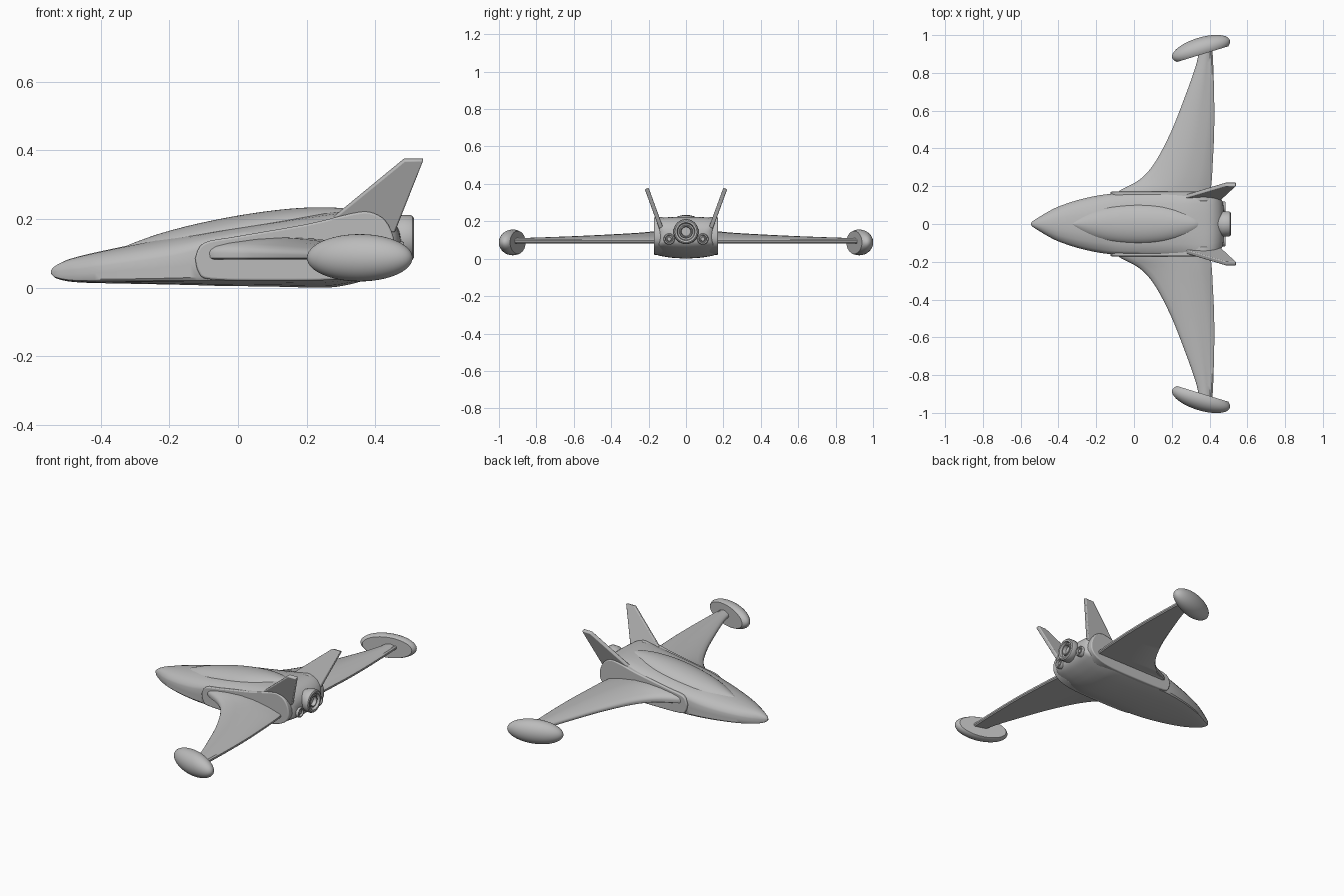
import bpy, bmesh, math
from mathutils import Vector, Matrix

if "Cube" in bpy.data.objects:
    bpy.data.objects.remove(bpy.data.objects["Cube"])

grey = bpy.data.materials.new("hull_grey")
grey.diffuse_color = (0.5, 0.5, 0.5, 1)
grey.use_nodes = True
grey.node_tree.nodes["Principled BSDF"].inputs["Base Color"].default_value = grey.diffuse_color


def finish(name, bm, mirror=False, bevel=0, angle=35):
    bmesh.ops.remove_doubles(bm, verts=bm.verts, dist=1e-5)
    bmesh.ops.recalc_face_normals(bm, faces=bm.faces)
    me = bpy.data.meshes.new(name)
    bm.to_mesh(me)
    bm.free()
    me.materials.append(grey)
    me.shade_smooth()
    me.set_sharp_from_angle(angle=math.radians(angle))
    ob = bpy.data.objects.new(name, me)
    bpy.context.collection.objects.link(ob)
    if bevel:
        b = ob.modifiers.new("bevel", 'BEVEL')
        b.width, b.segments, b.limit_method = bevel, 3, 'ANGLE'
    if mirror:
        m = ob.modifiers.new("mirror", 'MIRROR')
        m.use_axis = (False, True, False)
    return ob


def smooth_rows(rows, n):
    """Catmull-Rom resampling of a list of tuples"""
    out, last = [], len(rows) - 1
    for i in range(last):
        p = [Vector(rows[min(max(k, 0), last)]) for k in (i - 1, i, i + 1, i + 2)]
        for s in range(n):
            t = s / n
            out.append(0.5 * (2 * p[1] + (p[2] - p[0]) * t
                              + (2 * p[0] - 5 * p[1] + 4 * p[2] - p[3]) * t * t
                              + (3 * p[1] - p[0] - 3 * p[2] + p[3]) * t ** 3))
    return out + [Vector(rows[-1])]


def loft(rings):
    bm = bmesh.new()
    vs = [[bm.verts.new(p) for p in r] for r in rings]
    n = len(vs[0])
    for a, b in zip(vs, vs[1:]):
        for i in range(n):
            j = (i + 1) % n
            bm.faces.new((a[i], a[j], b[j], b[i]))
    bm.faces.new(vs[0])
    bm.faces.new(vs[-1])
    return bm


# Fuselage: x, half width, bottom, shoulder, top
stations = [
    (-.546, .004, .042, .046, .050), (-.532, .018, .028, .050, .064),
    (-.50, .038, .019, .055, .080), (-.46, .062, .015, .060, .092),
    (-.40, .092, .013, .070, .106), (-.30, .126, .011, .085, .127),
    (-.20, .149, .009, .102, .147), (-.12, .160, .007, .122, .160),
    (-.05, .163, .005, .140, .172), (.10, .164, .003, .165, .195),
    (.25, .164, .000, .190, .217), (.32, .164, .008, .207, .223),
    (.38, .162, .025, .214, .223), (.42, .156, .042, .205, .215),
    (.45, .143, .060, .182, .196), (.468, .12, .08, .155, .172),
    (.475, .08, .10, .130, .150)]
rings = []
for x, w, zb, zs, zt in smooth_rows(stations, 4):
    h, d = zs - zb, zt - zs
    half = [(0, zb), (.5, zb + .03 * h), (.85, zb + .08 * h), (.96, zb + .12 * h),
            (1, zb + .2 * h), (1, zb + .55 * h), (1, zb + .88 * h), (.97, zs),
            (.88, zs + .4 * d), (.65, zs + .75 * d), (.35, zs + .95 * d), (0, zt)]
    ring = [(x, w * a, z) for a, z in half]
    rings.append(ring + [(x, -w * a, z) for a, z in half[-2:0:-1]])
finish("fuselage", loft(rings))

# Canopy: x, top height
spine = [(-.33, .120), (-.29, .136), (-.22, .160), (-.12, .186), (0, .210), (.12, .227),
         (.22, .234), (.30, .232), (.34, .224), (.368, .208)]
rings = []
for x, z in smooth_rows(spine, 4):
    w = .108 * math.sqrt(max(.001, 1 - ((x - .02) / .35) ** 2))
    h = .06
    rings.append([(x, w * math.cos(a), z - h + h * math.sin(a))
                  for a in [math.pi * k / 20 for k in range(21)]])
finish("canopy", loft(rings))

# Flat side fairings
outline = [(-.125, .085), (-.10, .130), (0, .150), (.2, .185), (.33, .216), (.385, .220),
           (.43, .195), (.455, .14), (.45, .085), (.40, .045), (.3, .024), (.1, .02),
           (-.08, .024), (-.115, .045)]
pts = smooth_rows(outline + outline[:1], 4)[:-1]
finish("side_fairing", loft([[(p[0], y, p[1]) for p in pts] for y in (.12, .171)]),
       mirror=True, bevel=.006)

# Wings: y, leading edge, trailing edge, top height
stations = [(.12, -.10, .40, .146), (.17, -.085, .405, .146), (.235, .03, .412, .140),
            (.325, .11, .417, .134), (.475, .19, .424, .126), (.635, .255, .425, .119),
            (.83, .325, .42, .112), (.925, .345, .415, .110)]
foil = [(0, .3), (.01, .45), (.04, .6), (.12, .75), (.28, .92), (.45, 1), (.62, .95), (.82, .7)]
rings = []
for y, a, b, zt in smooth_rows(stations, 5):
    z0, c = .082, b - a
    ring = [(a + u * c, y, z0 + v * (zt - z0)) for u, v in foil]
    ring += [(b - .008, y, .104), (b, y, .098), (b, y, .088), (b - .006, y, z0),
             (a + .5 * c, y, z0), (a + .03 * c, y, z0), (a + .006 * c, y, z0 + .004)]
    rings.append(ring)
finish("wing", loft(rings), mirror=True)

# Wing-tip pods: yawed ellipsoids with a flat inner face
bm = bmesh.new()
bmesh.ops.create_uvsphere(bm, u_segments=40, v_segments=24, radius=1,
                          matrix=Matrix.Rotation(math.pi / 2, 4, 'Y'))
bmesh.ops.scale(bm, vec=(.16, .061, .069), verts=bm.verts)
cut = bmesh.ops.bisect_plane(bm, geom=bm.verts[:] + bm.edges[:] + bm.faces[:],
                             plane_co=(0, -.028, 0), plane_no=(0, -1, 0), clear_outer=True)
bmesh.ops.holes_fill(bm, edges=[e for e in bm.edges if e.is_boundary], sides=0)
bmesh.ops.transform(bm, verts=bm.verts, matrix=Matrix.Translation((.355, .926, .087))
                    @ Matrix.Rotation(math.radians(17), 4, 'Z'))
finish("wing_tip_pod", bm, mirror=True)

# Canted tail fins: x, z outline
outline = [(.26, .19), (.485, .375), (.541, .375), (.458, .165), (.38, .15)]
n = Vector((0, 1, -.366)).normalized() * .011
finish("tail_fin", loft([[Vector((x, .135 + .366 * (z - .17), z)) + s * n for x, z in outline]
                         for s in (-1, 1)]), mirror=True, bevel=.005)


# Engine nozzles: turned about the x axis
def nozzle(name, y, z, profile, mirror=False):
    seg = 40
    rings = [[(x, y + r * math.cos(2 * math.pi * k / seg), z + r * math.sin(2 * math.pi * k / seg))
              for k in range(seg)] for x, r in profile]
    finish(name, loft(rings), mirror)


nozzle("main_nozzle", 0, .145, [(.43, .05), (.455, .058), (.468, .066), (.50, .067), (.509, .064),
                                (.513, .058), (.512, .048), (.495, .044), (.493, .036),
                                (.505, .033), (.505, .028), (.485, .024)])
nozzle("small_nozzle", .09, .105, [(.42, .026), (.455, .030), (.478, .030), (.484, .027),
                                   (.484, .021), (.472, .018), (.472, .014), (.480, .010)], True)
